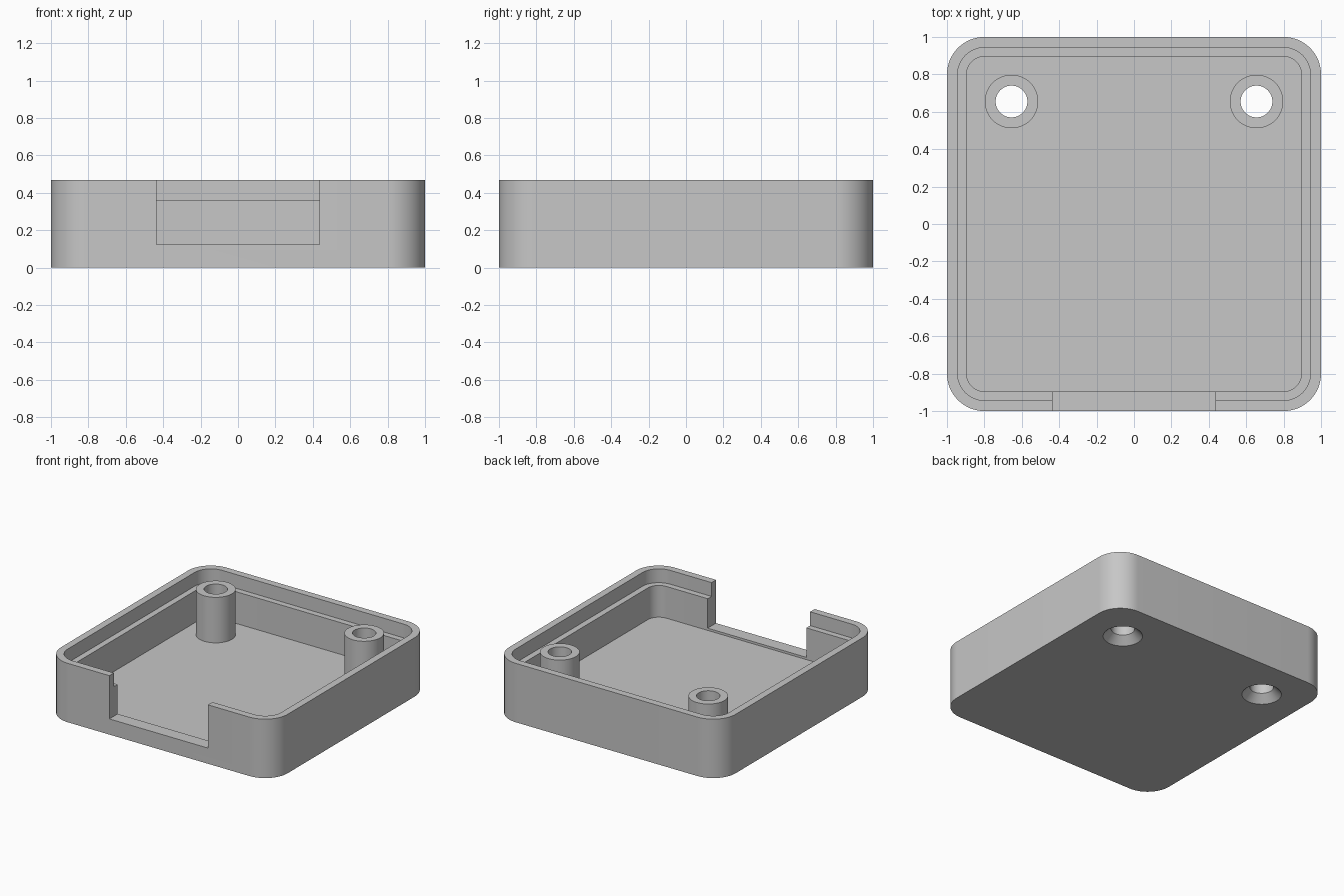
import bpy, bmesh, math

old = bpy.data.objects.get("Cube")
if old:
    bpy.data.objects.remove(old, do_unlink=True)

HEIGHT, FLOOR, LEDGE = 0.47, 0.107, 0.36
CORNER = 0.8            # centre of every corner arc
BOSS_XY, BOSS_R, HOLE_R = 0.655, 0.143, 0.085
ARC_STEPS = 16

grey = bpy.data.materials.new("light grey plastic")
grey.use_nodes = True
colour = (0.57, 0.57, 0.57, 1)
grey.diffuse_color = colour
grey.node_tree.nodes["Principled BSDF"].inputs["Base Color"].default_value = colour


def make_object(name, bm):
    bmesh.ops.recalc_face_normals(bm, faces=bm.faces[:])
    mesh = bpy.data.meshes.new(name)
    bm.to_mesh(mesh)
    bm.free()
    mesh.materials.append(grey)
    obj = bpy.data.objects.new(name, mesh)
    bpy.context.collection.objects.link(obj)
    return obj


def rounded_square(half):
    """Outline whose corners share one set of arc centres."""
    points = []
    for quarter, (sx, sy) in enumerate([(1, 1), (-1, 1), (-1, -1), (1, -1)]):
        for i in range(ARC_STEPS + 1):
            a = (quarter + i / ARC_STEPS) * math.pi / 2
            r = half - CORNER
            points.append((sx * CORNER + r * math.cos(a), sy * CORNER + r * math.sin(a)))
    return points


def circle(x, y, r, steps=48):
    turn = 2 * math.pi / steps
    return [(x + r * math.cos(i * turn), y + r * math.sin(i * turn)) for i in range(steps)]


def loft(name, sections):
    """Closed solid through (outline, z) sections."""
    bm = bmesh.new()
    rings = [[bm.verts.new((x, y, z)) for x, y in outline] for outline, z in sections]
    for a, b in zip(rings, rings[1:]):
        for i in range(len(a)):
            j = (i + 1) % len(a)
            bm.faces.new((a[i], a[j], b[j], b[i]))
    bm.faces.new(rings[0])
    bm.faces.new(rings[-1])
    return make_object(name, bm)


def combine(target, tool, operation):
    mod = target.modifiers.new(operation.lower(), "BOOLEAN")
    mod.operation, mod.solver, mod.object = operation, "EXACT", tool
    tool.hide_render = True
    bpy.ops.object.select_all(action="DESELECT")
    bpy.context.view_layer.objects.active = target
    target.select_set(True)
    bpy.ops.object.modifier_apply(modifier=mod.name)
    bpy.data.objects.remove(tool, do_unlink=True)


# Tray with a stepped rim
tray = loft("enclosure_tray", [
    (rounded_square(1.0), 0), (rounded_square(1.0), HEIGHT),
    (rounded_square(0.943), HEIGHT), (rounded_square(0.943), LEDGE),
    (rounded_square(0.895), LEDGE), (rounded_square(0.895), FLOOR)])

# Opening in the front wall
opening = [(-0.435, -1.2), (0.435, -1.2), (0.435, -0.85), (-0.435, -0.85)]
combine(tray, loft("front_opening_cutter", [(opening, 0.125), (opening, 0.7)]), "DIFFERENCE")

# Screw bosses at the back, with countersunk through holes
for side in (-1, 1):
    x = side * BOSS_XY
    post = circle(x, BOSS_XY, BOSS_R)
    combine(tray, loft("screw_boss", [(post, FLOOR / 2), (post, HEIGHT)]), "UNION")
    sink = BOSS_R - HOLE_R
    hole = circle(x, BOSS_XY, HOLE_R)
    combine(tray, loft("screw_hole_cutter", [
        (circle(x, BOSS_XY, BOSS_R + 0.05), -0.05),
        (hole, sink), (hole, HEIGHT + 0.1)]), "DIFFERENCE")

bpy.ops.object.select_all(action="DESELECT")
tray.select_set(True)
bpy.context.view_layer.objects.active = tray
bpy.ops.object.shade_smooth_by_angle(angle=math.radians(30))
